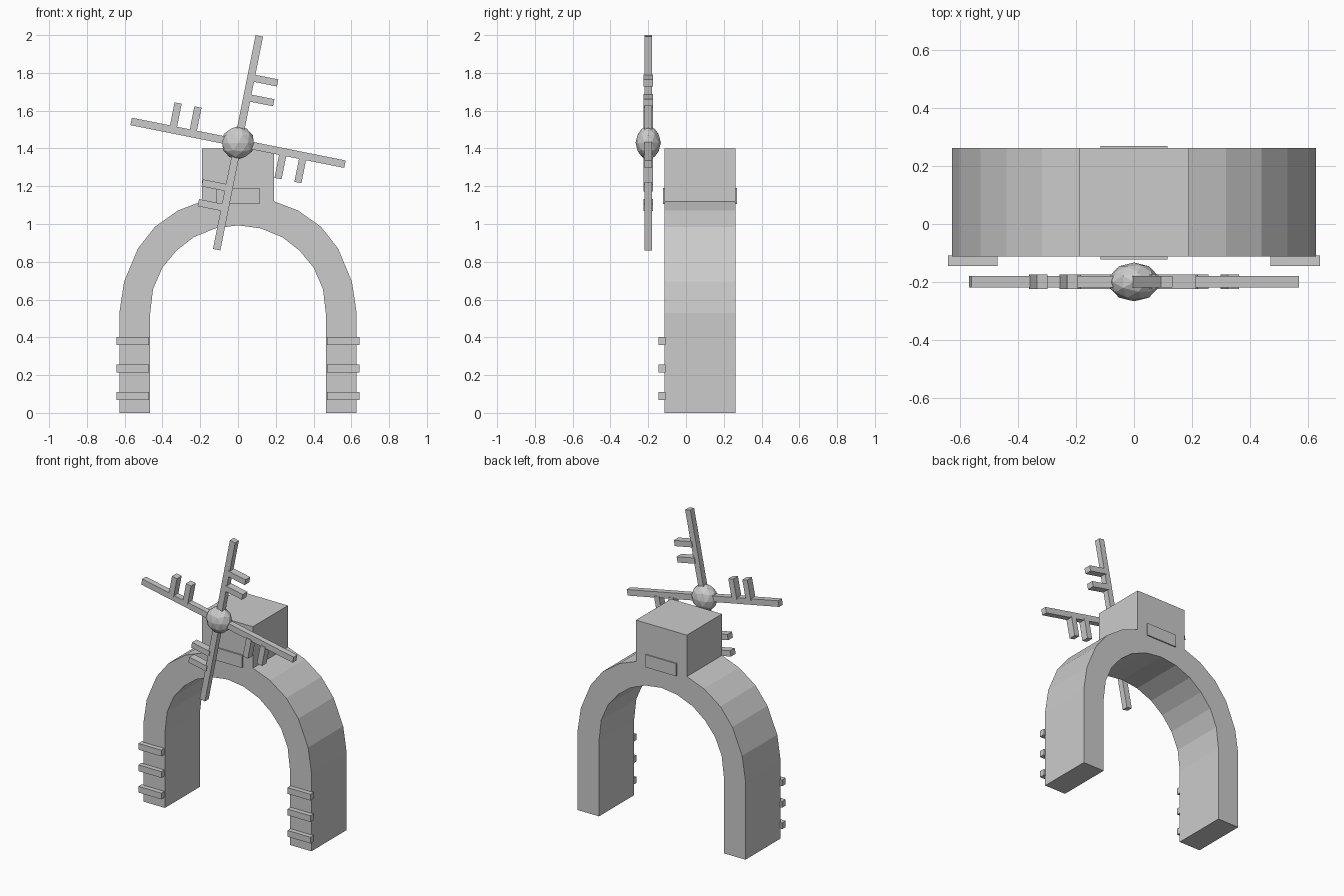
import bpy, bmesh, math
from mathutils import Matrix, Vector

cube = bpy.data.objects.get("Cube")
if cube:
    bpy.data.objects.remove(cube, do_unlink=True)

grey = bpy.data.materials.new("plain grey")
grey.use_nodes = True
colour = (0.6, 0.6, 0.6, 1)
grey.diffuse_color = colour
grey.node_tree.nodes["Principled BSDF"].inputs["Base Color"].default_value = colour


def finish(name, bm):
    bmesh.ops.recalc_face_normals(bm, faces=bm.faces)
    mesh = bpy.data.meshes.new(name)
    bm.to_mesh(mesh)
    bm.free()
    mesh.materials.append(grey)
    obj = bpy.data.objects.new(name, mesh)
    bpy.context.collection.objects.link(obj)
    return obj


def add_box(bm, low, high, frame=Matrix()):
    low, high = Vector(low), Vector(high)
    place = Matrix.Translation((low + high) / 2) @ Matrix.Diagonal((high - low).to_4d())
    place[3][3] = 1
    bmesh.ops.create_cube(bm, size=1, matrix=frame @ place)


def box(name, low, high):
    bm = bmesh.new()
    add_box(bm, low, high)
    return finish(name, bm)


FRONT, BACK = -0.113, 0.262

# Arch: half outlines mirrored and extruded front to back
outer = [(0.628, 0), (0.628, 0.53), (0.603, 0.695), (0.53, 0.87),
         (0.44, 0.985), (0.317, 1.072), (0.19, 1.12)]
inner = [(0.467, 0), (0.467, 0.51), (0.45, 0.655), (0.4, 0.77),
         (0.325, 0.86), (0.235, 0.93), (0.12, 0.977)]
outer = outer + [(0, 1.14)] + [(-x, z) for x, z in reversed(outer)]
inner = inner + [(0, 0.993)] + [(-x, z) for x, z in reversed(inner)]
bm = bmesh.new()
face = bm.faces.new([bm.verts.new((x, FRONT, z)) for x, z in outer + inner[::-1]])
swept = bmesh.ops.extrude_face_region(bm, geom=[face])["geom"]
bmesh.ops.translate(bm, vec=(0, BACK - FRONT, 0),
                    verts=[g for g in swept if isinstance(g, bmesh.types.BMVert)])
finish("arch", bm)

# Block on the crown, with a plate on each face
box("top_block", (-0.19, FRONT, 1.08), (0.19, BACK, 1.4))
box("front_plate", (-0.115, FRONT - 0.01, 1.105), (0.115, FRONT + 0.01, 1.19))
box("back_plate", (-0.115, BACK - 0.01, 1.105), (0.115, BACK + 0.008, 1.19))

# Rungs on the front of both legs
for side, sign in (("left", 1), ("right", -1)):
    for i in range(3):
        z = 0.09 + i * 0.145
        xs = sorted((sign * 0.472, sign * 0.643))
        box(f"{side}_leg_rung_{i + 1}", (xs[0], FRONT - 0.032, z - 0.021),
            (xs[1], FRONT + 0.005, z + 0.021))

# Hub: faceted, flattened ball
centre = Matrix.Translation((0, -0.2, 1.43))
bm = bmesh.new()
bmesh.ops.create_icosphere(bm, subdivisions=2, radius=1,
                           matrix=centre @ Matrix.Diagonal((0.088, 0.067, 0.088, 1)))
finish("hub", bm)

# Four sails, each an arm with two side bars
for i in range(4):
    frame = centre @ Matrix.Rotation(math.radians(11.3 + 90 * i), 4, "Y")
    bm = bmesh.new()
    add_box(bm, (-0.02, -0.02, 0), (0.02, 0.02, 0.577), frame)
    for z in (0.245, 0.352):
        add_box(bm, (0.01, -0.025, z - 0.019), (0.144, 0.025, z + 0.019), frame)
    finish(f"sail_{i + 1}", bm)
